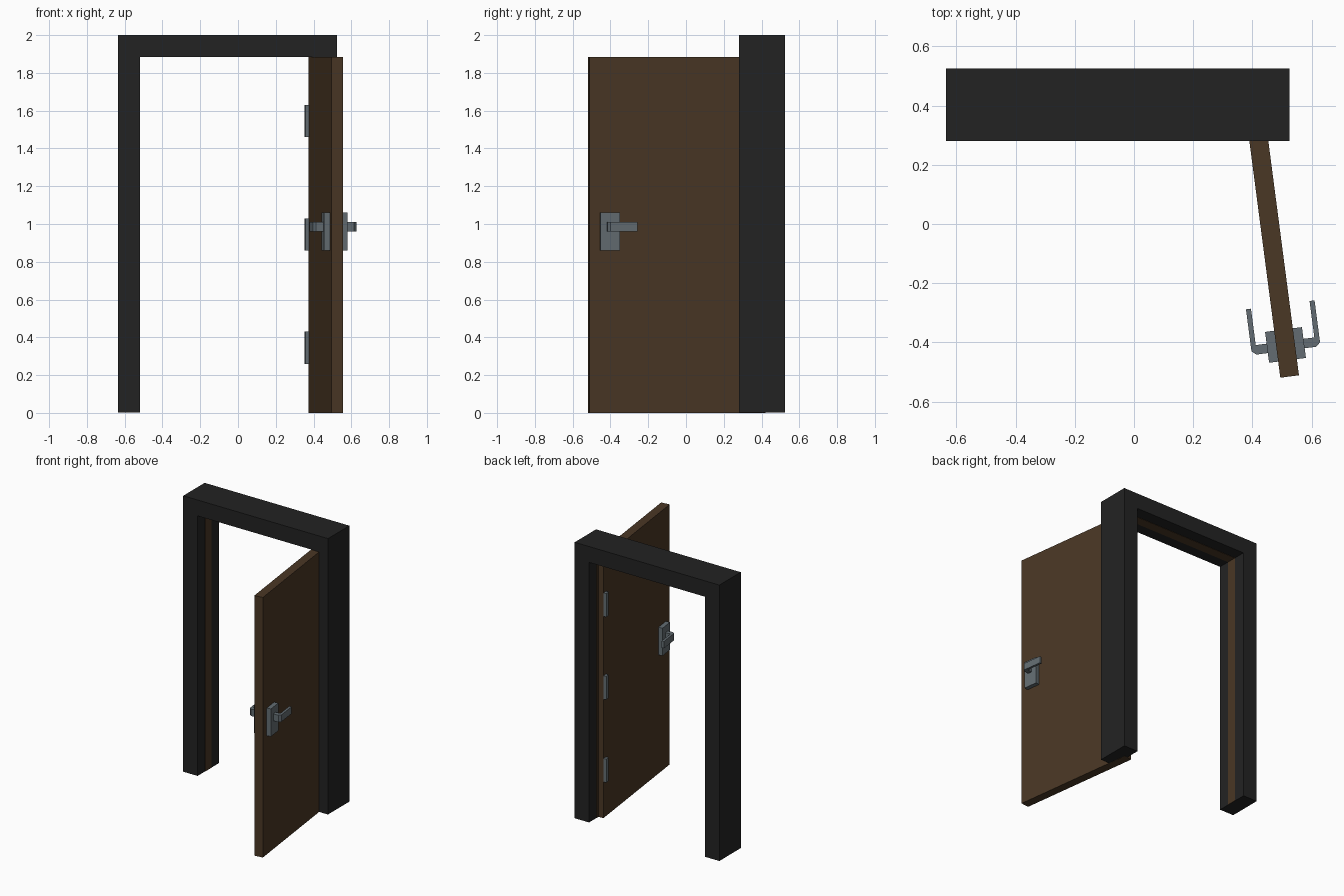
import bpy, bmesh, math
from mathutils import Matrix, Vector

if "Cube" in bpy.data.objects:
    bpy.data.objects.remove(bpy.data.objects["Cube"])


def material(name, rgb):
    m = bpy.data.materials.new(name)
    m.diffuse_color = (*rgb, 1)
    m.use_nodes = True
    m.node_tree.nodes["Principled BSDF"].inputs["Base Color"].default_value = m.diffuse_color
    return m


BLACK = material("charcoal_frame", (0.0165, 0.0165, 0.0165))
WOOD = material("dark_wood", (0.068, 0.038, 0.018))
METAL = material("grey_metal", (0.125, 0.152, 0.168))


def prism(name, outline, lo, hi, mat, matrix=Matrix()):
    """Extrude a 2D outline along local z from lo to hi."""
    bm = bmesh.new()
    face = bm.faces.new([bm.verts.new((a, b, lo)) for a, b in outline])
    res = bmesh.ops.extrude_face_region(bm, geom=[face])
    verts = [g for g in res["geom"] if isinstance(g, bmesh.types.BMVert)]
    bmesh.ops.translate(bm, verts=verts, vec=(0, 0, hi - lo))
    bmesh.ops.recalc_face_normals(bm, faces=bm.faces)
    bm.transform(matrix)
    bmesh.ops.recalc_face_normals(bm, faces=bm.faces)
    me = bpy.data.meshes.new(name)
    bm.to_mesh(me)
    bm.free()
    me.materials.append(mat)
    ob = bpy.data.objects.new(name, me)
    bpy.context.collection.objects.link(ob)
    return ob


def rect(a0, a1, b0, b1):
    return [(a0, b0), (a1, b0), (a1, b1), (a0, b1)]


def arch(x0, x1, top, t, z0):
    """Upside-down U outline with wall thickness t."""
    return [(x0, z0), (x0, top), (x1, top), (x1, z0),
            (x1 - t, z0), (x1 - t, top - t), (x0 + t, top - t), (x0 + t, z0)]


# Door frame: arch drawn in x-z, extruded along y
upright = Matrix(((1, 0, 0, 0), (0, 0, 1, 0), (0, 1, 0, 0), (0, 0, 0, 1)))
prism("door_frame", arch(-0.635, 0.525, 2.0, 0.115, 0.001), 0.28, 0.525, BLACK, upright)
# Thin wooden strip lining the middle of the opening
prism("wood_lining", arch(-0.521, 0.411, 1.886, 0.003, 0.001), 0.365, 0.437, WOOD, upright)

# Door space: local x = out of the right face, local y = from free edge to hinges
ANGLE = math.radians(7.45)
door_space = Matrix.Translation(Vector((0.494, -0.519, 0))) @ Matrix.Rotation(ANGLE, 4, "Z")
THICK, WIDTH = 0.0635, 0.94

prism("door_leaf", rect(0, THICK, 0, WIDTH), 0, 1.884, WOOD, door_space)

# Hinges on the left face
for i, z in enumerate((0.26, 0.86, 1.46)):
    prism(f"hinge_{i + 1}", rect(-0.02, 0.002, WIDTH - 0.034, WIDTH - 0.002),
          z, z + 0.17, METAL, door_space)

# Handles on both faces: back plate and bent lever
lever = [(0.03, 0.088), (0.07, 0.088), (0.085, 0.101), (0.085, 0.244),
         (0.068, 0.244), (0.068, 0.12), (0.03, 0.12)]
for side, sign, base in (("right", 1, THICK), ("left", -1, 0)):
    def place(pts):
        return [(base + sign * a, b) for a, b in pts]
    prism(f"handle_plate_{side}", place(rect(-0.002, 0.031, 0.055, 0.16)),
          0.86, 1.06, METAL, door_space)
    prism(f"handle_lever_{side}", place(lever), 0.96, 1.01, METAL, door_space)
